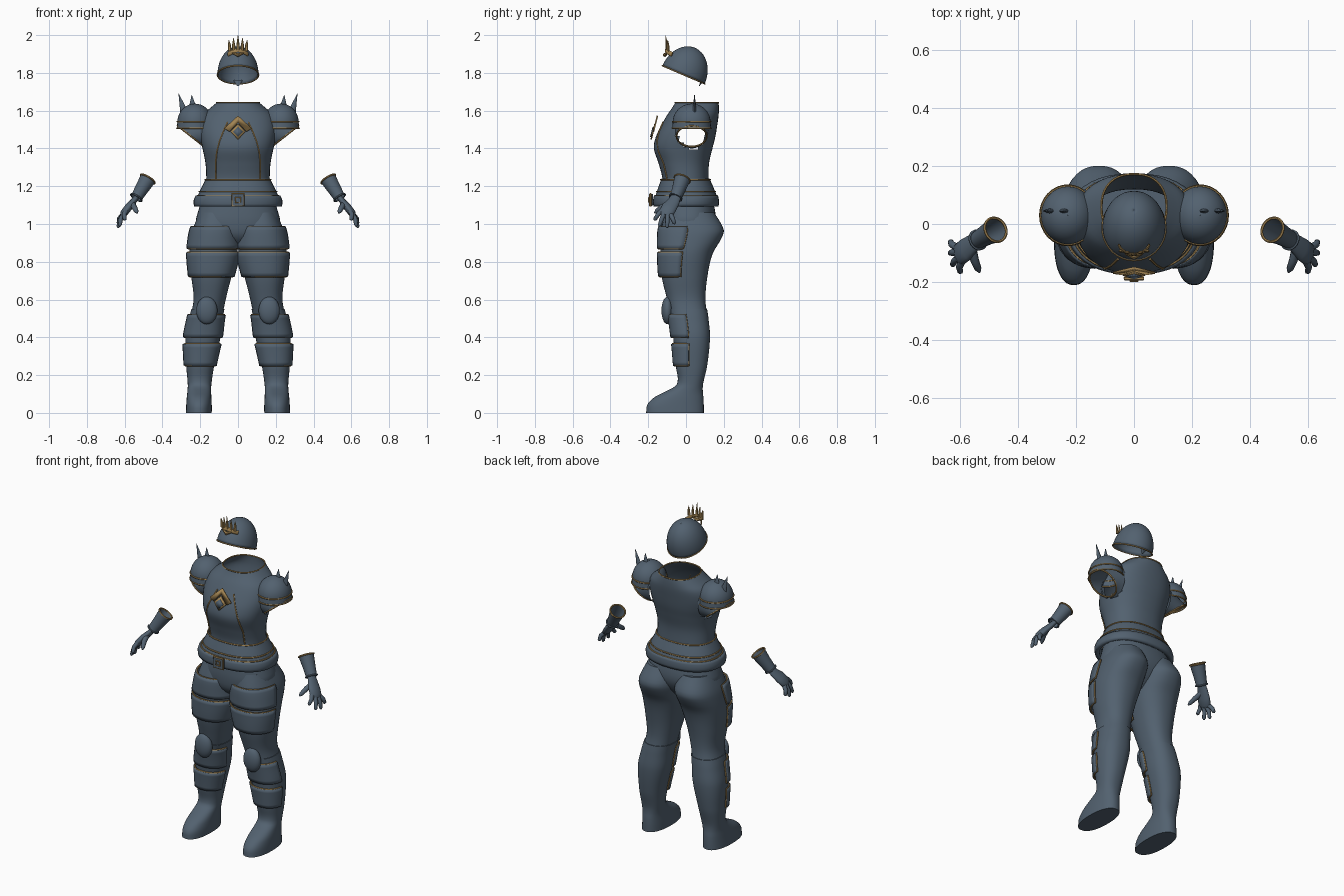
import bpy, bmesh, math
from mathutils import Vector, Matrix

cube = bpy.data.objects.get("Cube")
if cube:
    bpy.data.objects.remove(cube, do_unlink=True)

PI, TAU = math.pi, math.tau
made = []


def material(name, rgb):
    m = bpy.data.materials.new(name)
    m.use_nodes = True
    m.diffuse_color = (*rgb, 1)
    m.node_tree.nodes["Principled BSDF"].inputs["Base Color"].default_value = (*rgb, 1)
    return m


SLATE = material("slate blue", (0.085, 0.12, 0.16))
GOLD = material("antique gold", (0.36, 0.23, 0.085))


def finish(bm, name, mat=SLATE, mirror=False, thick=0):
    bmesh.ops.recalc_face_normals(bm, faces=bm.faces)
    mesh = bpy.data.meshes.new(name)
    bm.to_mesh(mesh)
    bm.free()
    mesh.materials.append(mat)
    ob = bpy.data.objects.new(name, mesh)
    bpy.context.collection.objects.link(ob)
    if thick:
        mod = ob.modifiers.new("thickness", 'SOLIDIFY')
        mod.thickness = thick
    if mirror:
        ob.modifiers.new("other side", 'MIRROR')
    made.append(ob)
    return ob


def skin(bm, rings, closed=True, loop=False):
    """Bridge rows of points with quads."""
    vs = [[bm.verts.new(p) for p in r] for r in rings]
    n = len(vs[0])
    for i in range(len(vs) if loop else len(vs) - 1):
        a, b = vs[i], vs[(i + 1) % len(vs)]
        for j in range(n if closed else n - 1):
            k = (j + 1) % n
            bm.faces.new((a[j], a[k], b[k], b[j]))
    return vs


def section(rows, z):
    """Smoothly interpolated bounds x0, x1, y0, y1 at height z."""
    rows = sorted(rows)
    z = min(max(z, rows[0][0]), rows[-1][0])
    i = max(k for k in range(len(rows) - 1) if rows[k][0] <= z)
    p, q = rows[i], rows[i + 1]
    o, r = rows[max(i - 1, 0)], rows[min(i + 2, len(rows) - 1)]
    h = q[0] - p[0]
    t = (z - p[0]) / h
    out = []
    for c in range(1, 5):
        m0 = (q[c] - o[c]) / (q[0] - o[0]) * h
        m1 = (r[c] - p[c]) / (r[0] - p[0]) * h
        d = q[c] - p[c]
        out.append(p[c] + t * (m0 + t * (3 * d - 2 * m0 - m1 + t * (m0 + m1 - 2 * d))))
    return out


def surf(rows, z, a, off=0.0, n=2.3):
    x0, x1, y0, y1 = section(rows, z)
    c, s = math.cos(a), math.sin(a)
    f = lambda v: math.copysign(abs(v) ** (2 / n), v)
    return Vector(((x0 + x1) / 2 + ((x1 - x0) / 2 + off) * f(c),
                   (y0 + y1) / 2 + ((y1 - y0) / 2 + off) * f(s), z))


def ring(rows, z, off=0.0, seg=40):
    return [surf(rows, z, TAU * i / seg, off) for i in range(seg)]


def loft(name, rows, z0, z1, steps=24, off=0.0, caps=False, mirror=False, thick=0, cut=None):
    bm = bmesh.new()
    vs = skin(bm, [ring(rows, z0 + (z1 - z0) * i / steps, off) for i in range(steps + 1)])
    if caps:
        bm.faces.new(vs[0])
        bm.faces.new(vs[-1])
    if cut:
        bmesh.ops.delete(bm, geom=[f for f in bm.faces if cut(f.calc_center_median())], context='FACES')
    return finish(bm, name, SLATE, mirror, thick)


def tube(name, pts, radii=0.004, mat=GOLD, loop=False, mirror=False, caps=True, seg=6, flat=1.0, up=None):
    pts = [Vector(p) for p in pts]
    n = len(pts)
    if not isinstance(radii, (list, tuple)):
        radii = [radii] * n
    rings, u = [], Vector(up) if up else None
    for i, p in enumerate(pts):
        a = pts[i - 1] if (i or loop) else p
        b = pts[(i + 1) % n] if (i < n - 1 or loop) else p
        t = (b - a).normalized()
        u = t.orthogonal() if u is None else u - t * u.dot(t)
        u.normalize()
        v = t.cross(u)
        rings.append([p + radii[i] * (u * math.cos(TAU * k / seg) + flat * v * math.sin(TAU * k / seg))
                      for k in range(seg)])
    bm = bmesh.new()
    vs = skin(bm, rings, loop=loop)
    if caps and not loop:
        bm.faces.new(vs[0])
        bm.faces.new(vs[-1])
    return finish(bm, name, mat, mirror)


def ball(name, centre, scale, mirror=False):
    bm = bmesh.new()
    bmesh.ops.create_uvsphere(bm, u_segments=24, v_segments=14, radius=1,
                              matrix=Matrix.Translation(centre) @ Matrix.Diagonal((*scale, 1)))
    return finish(bm, name, SLATE, mirror)


def plate(name, half, mat, lift):
    """Flat emblem piece from a half outline, leaning with the chest."""
    outline = half + [(-x, z) for x, z in reversed(half) if x]
    bm = bmesh.new()
    bm.faces.new([bm.verts.new((x, -0.142 - (1.57 - z) * 0.25 - lift, z)) for x, z in outline])
    return finish(bm, name, mat, thick=0.008)


def sym(z, x, y0, y1):
    return (z, -x, x, y0, y1)


# Cuirass, open at neck and arms
torso = [sym(1.17, .172, -.13, .125), sym(1.24, .168, -.125, .12), sym(1.32, .172, -.145, .122),
         sym(1.40, .188, -.17, .14), sym(1.46, .2, -.16, .155), sym(1.52, .203, -.132, .165),
         sym(1.58, .185, -.098, .173), sym(1.62, .14, -.07, .174), sym(1.645, .11, -.056, .172)]
loft("cuirass", torso, 1.17, 1.645, 40,
     cut=lambda c: abs(c.x) > .1 and ((c.y - .03) / .075) ** 2 + ((c.z - 1.49) / .095) ** 2 < 1)
tube("collar_trim", ring(torso, 1.643), loop=True)


def front(x, z):
    x0, x1, y0, y1 = section(torso, z)
    y = (y0 + y1) / 2 - (y1 - y0) / 2 * (1 - abs(2 * x / (x1 - x0)) ** 2.3) ** (1 / 2.3)
    return (x, y - .003, z)


seam = [(.055, 1.54), (.078, 1.49), (.098, 1.44), (.113, 1.38), (.119, 1.32), (.117, 1.24)]
tube("cuirass_seams", [front(*p) for p in seam], mirror=True)

# Chest emblem
plate("emblem_chevron", [(0, 1.572), (.072, 1.505), (.045, 1.488), (0, 1.535)], GOLD, .006)
plate("emblem_diamond", [(0, 1.528), (.04, 1.488), (0, 1.447)], GOLD, .008)
plate("emblem_gem", [(0, 1.512), (.026, 1.487), (0, 1.46)], SLATE, .013)

# Sleeves
arm = []
for i in range(7):
    t = i / 6
    c = Vector((.165 + .085 * t, .03, 1.5 - .035 * t))
    d = Vector((.07 * t, 0, .1 - .045 * t))
    arm.append([c + d * math.sin(TAU * k / 32) + Vector((0, (.09 - .01 * t) * math.cos(TAU * k / 32), 0))
                for k in range(32)])
bm = bmesh.new()
skin(bm, arm)
finish(bm, "sleeves", mirror=True)
tube("sleeve_trim", arm[-1], .005, loop=True, mirror=True)

# Shoulder guards with spikes
bm = bmesh.new()
dome = [(1.505, 1.03), (1.54, 1.0)] + [(1.54 + .097 * math.sin(k * PI / 20), math.cos(k * PI / 20))
                                      for k in range(1, 10)] + [(1.637, .01)]
skin(bm, [[(.228 + .093 * r * math.cos(TAU * k / 32), .03 + .1 * r * math.sin(TAU * k / 32), z)
           for k in range(32)] for z, r in dome])
finish(bm, "shoulder_guards", mirror=True)
for name, z, r in (("shoulder_lower_trim", 1.507, 1.03), ("shoulder_upper_trim", 1.542, 1.01)):
    tube(name, [(.228 + .093 * r * math.cos(TAU * k / 32), .03 + .1 * r * math.sin(TAU * k / 32), z)
                for k in range(32)], loop=True, mirror=True)
for name, base, tip in (("inner_spikes", (.24, .045, 1.615), (.245, .045, 1.682)),
                        ("outer_spikes", (.285, .045, 1.59), (.314, .045, 1.69))):
    tube(name, [base, tip], [.021, .001], SLATE, mirror=True, flat=.5, up=(1, 0, 0), seg=8)

# Waist skirt and belt
skirt = [sym(1.145, .215, -.163, .165), sym(1.19, .195, -.148, .147), sym(1.24, .17, -.13, .125)]
loft("waist_skirt", skirt, 1.145, 1.24, 8)
for z in (1.15, 1.172, 1.235):
    tube("waist_trim", ring(skirt, z, .002), loop=True)
belt = [sym(1.092, .232, -.172, .172), sym(1.12, .236, -.175, .175), sym(1.15, .225, -.17, .17)]
loft("belt", belt, 1.092, 1.15, 4, thick=.025)
for name, w, r, y in (("buckle_frame", .031, .007, -.188), ("buckle_core", .013, .004, -.196)):
    tube(name, [(x * w, y, 1.128 + z * w) for x, z in ((-1, -1), (1, -1), (1, 1), (-1, 1))], r, loop=True)
bm = bmesh.new()
bmesh.ops.create_cube(bm, size=1, matrix=Matrix.Translation((0, -.184, 1.128)) @ Matrix.Diagonal((.06, .02, .06, 1)))
finish(bm, "buckle_backing")

# Hips, trousers and boots
hips = [sym(.87, .05, -.05, .06), sym(.93, .17, -.115, .12), sym(1.0, .222, -.132, .155),
        sym(1.08, .207, -.13, .152), sym(1.17, .18, -.12, .125)]
loft("hips", hips, .87, 1.17, 14, caps=True)
leg = [(0, .143, .272, -.207, .09), (.045, .143, .27, -.2, .09), (.085, .145, .267, -.16, .088),
       (.11, .146, .264, -.11, .085), (.15, .145, .262, -.045, .086), (.25, .13, .27, -.05, .108),
       (.4, .097, .274, -.064, .123), (.5, .085, .255, -.078, .115), (.6, .065, .235, -.1, .103),
       (.72, .035, .247, -.128, .113), (.84, .004, .257, -.135, .14), (.92, .0, .25, -.135, .185),
       (.97, .0, .24, -.132, .2), (1.06, .015, .205, -.11, .15)]
loft("trousers", leg, .48, 1.06, 30, caps=True, mirror=True)
loft("boots", leg, 0, .55, 44, off=.004, caps=True, mirror=True)


# Thigh and shin plates with gold borders
def leg_plate(name, z0, z1):
    a0, a1 = PI * 1.06, TAU - .12
    angles = [a0 + (a1 - a0) * i / 18 for i in range(19)]
    heights = [z0 + (z1 - z0) * i / 6 for i in range(7)]
    bm = bmesh.new()
    grid = [[surf(leg, z, a, .011) for a in angles] for z in heights]
    skin(bm, grid, closed=False)
    finish(bm, name, mirror=True, thick=-.008)
    border = grid[0] + [r[-1] for r in grid[1:-1]] + grid[-1][::-1] + [r[0] for r in grid[-2:0:-1]]
    tube(name + "_trim", border, .0045, loop=True, mirror=True)


for name, z0, z1 in (("upper_thigh_plates", .87, .985), ("lower_thigh_plates", .722, .85),
                     ("upper_shin_plates", .4, .52), ("lower_shin_plates", .25, .365)):
    leg_plate(name, z0, z1)
ball("knee_pads", (.165, -.098, .542), (.056, .032, .073), True)

# Gauntlets
cuff = [(.478, -.02, 1.238), (.51, -.038, 1.185), (.538, -.055, 1.14)]
tube("gauntlet_cuffs", cuff, [.043, .036, .031], SLATE, mirror=True, caps=False, seg=24)
axis = (Vector(cuff[2]) - Vector(cuff[0])).normalized()
side = axis.orthogonal().normalized()
for name, c, r in (("cuff_trim", cuff[0], .043), ("wrist_roll", cuff[2], .033)):
    spin = [Vector(c) + Matrix.Rotation(TAU * k / 24, 3, axis) @ side * r for k in range(24)]
    tube(name, spin, .005, GOLD if name == "cuff_trim" else SLATE, loop=True, mirror=True)
across = Vector((-.3, -.88, .36)).normalized()
knuckle = Vector((.603, -.105, 1.058))
tube("palms", [(.53, -.05, 1.15), (.555, -.066, 1.118), (.58, -.088, 1.088), knuckle, (.61, -.11, 1.045)],
     [.026, .033, .041, .04, .025], SLATE, mirror=True, seg=20, flat=.5, up=across)
tips = ((.6, -.168, 1.02), (.628, -.142, .988), (.636, -.1, .98), (.635, -.06, 1.0))
for i, tip in enumerate(tips):
    base, tip = knuckle + across * (.029 - .019 * i), Vector(tip)
    mid = base.lerp(tip, .5) + Vector((.006, 0, .004))
    tube("fingers", [base, mid, base.lerp(tip, .9), tip], [.013, .012, .01, .004], SLATE, mirror=True, seg=10)
tube("thumbs", [(.56, -.08, 1.11), (.55, -.125, 1.09), (.538, -.155, 1.068), (.533, -.166, 1.058)],
     [.016, .015, .012, .004], SLATE, mirror=True, seg=10)

# Helmet, tilted back
tilt = Matrix.Translation((0, -.013, 1.79)) @ Matrix.Rotation(math.radians(-23), 4, 'X')
cap = [[tilt @ Vector((.109 * math.cos(h) * math.cos(TAU * k / 36), .122 * math.cos(h) * math.sin(TAU * k / 36),
                       .155 * math.sin(h))) for k in range(36)] for h in [PI / 2 * i / 14.05 for i in range(15)]]
bm = bmesh.new()
skin(bm, cap)
finish(bm, "helmet", thick=.005)
tube("helmet_trim", cap[0], loop=True)
tube("neck_tab", [(0, .085, 1.76), (0, .07, 1.73)], [.025, .004], SLATE, flat=.3, up=(1, 0, 0), seg=8)

# Crown on the brow
arc = [(.056 * math.sin(t / 5), -.055 - .05 * math.cos(t / 5), 1.922 - .004 * abs(t)) for t in range(-6, 7)]
tube("crown_band", arc, .012, up=(0, 0, 1), flat=.4)
for i in range(-2, 3):
    x, h = .022 * i, 1.999 - .013 * abs(i)
    y = -.105 + .006 * abs(i)
    tube("crown_points", [(x, y, 1.915), (x * 1.05, y, 1.95), (x * 1.1, y - .003, h)], [.01, .008, .001],
         flat=.6, up=(1, 0, 0))
tube("brow_ornament", [(-.03, -.102, 1.905), (0, -.112, 1.895), (.03, -.102, 1.905)], [.004, .011, .004])

# Smooth shading with sharp edges kept
for ob in bpy.context.selected_objects:
    ob.select_set(False)
for ob in made:
    ob.select_set(True)
bpy.context.view_layer.objects.active = made[0]
bpy.ops.object.shade_smooth_by_angle(angle=math.radians(40))
